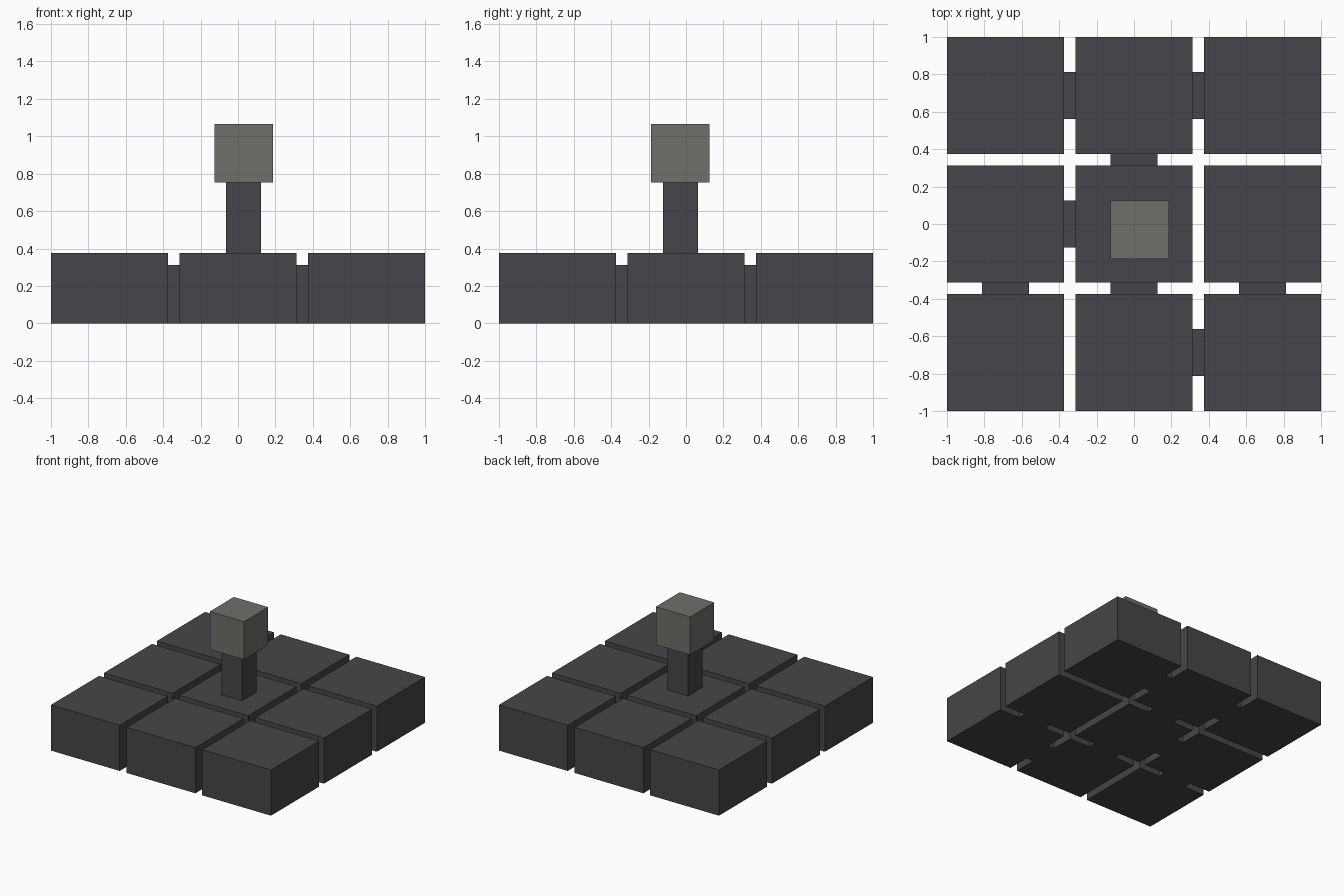
import bpy

cube = bpy.data.objects.get("Cube")
if cube:
    bpy.data.objects.remove(cube, do_unlink=True)


def material(name, rgb):
    mat = bpy.data.materials.new(name)
    mat.use_nodes = True
    color = (*rgb, 1)
    mat.diffuse_color = color
    mat.node_tree.nodes["Principled BSDF"].inputs["Base Color"].default_value = color
    return mat


def box(name, center, size, mat):
    """Box given by the centre of its base and its size."""
    x, y, z = center
    bpy.ops.mesh.primitive_cube_add(size=1, location=(x, y, z + size[2] / 2))
    obj = bpy.context.object
    obj.name = name
    obj.scale = size
    bpy.ops.object.transform_apply(location=False, rotation=False, scale=True)
    obj.data.materials.append(mat)
    return obj


charcoal = material("charcoal", (0.061, 0.06, 0.067))
stone_grey = material("stone grey", (0.156, 0.163, 0.143))

TILE = 0.625
GAP = 0.0625
PITCH = TILE + GAP
TILE_HEIGHT = 0.375
LINK_WIDTH = 0.25
LINK_HEIGHT = 0.3125

columns = {"left": 1, "middle": 0, "right": -1}
rows = {"back": 1, "centre": 0, "front": -1}

# Three by three floor tiles
for column, i in columns.items():
    for row, j in rows.items():
        box(f"{row}_{column}_tile", (i * PITCH, j * PITCH, 0),
            (TILE, TILE, TILE_HEIGHT), charcoal)

# Links across the gaps between columns: (side, row)
for side, row in ((-1, 1), (1, 1), (-1, 0), (1, -1)):
    box("sideways_link", (side * PITCH / 2, row * PITCH, 0),
        (GAP, LINK_WIDTH, LINK_HEIGHT), charcoal)

# Links across the gaps between rows: (column, side)
for column, side in ((0, 1), (-1, -1), (0, -1), (1, -1)):
    box("lengthways_link", (column * PITCH, side * PITCH / 2, 0),
        (LINK_WIDTH, GAP, LINK_HEIGHT), charcoal)

# Post and block on the centre tile, slightly off centre
OFFSET = 0.03
box("post", (OFFSET, -OFFSET, TILE_HEIGHT), (0.1875, 0.1875, 0.378), charcoal)
box("top_block", (OFFSET, -OFFSET, 0.753), (0.3125, 0.3125, 0.3125), stone_grey)
